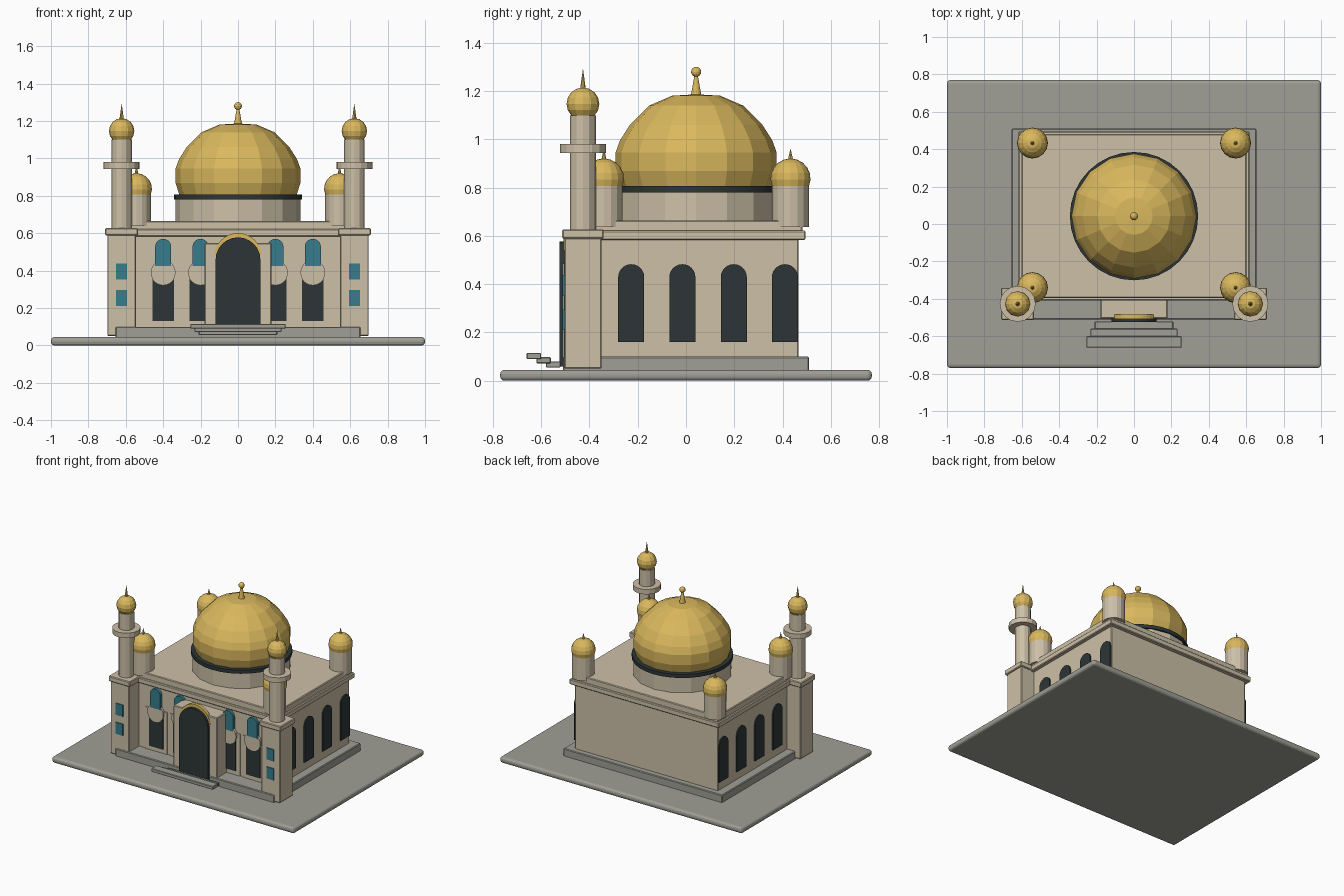
import bpy, bmesh, math

if "Cube" in bpy.data.objects:
    bpy.data.objects.remove(bpy.data.objects["Cube"])


def material(name, rgb):
    m = bpy.data.materials.new(name)
    m.diffuse_color = (*rgb, 1)
    m.use_nodes = True
    m.node_tree.nodes["Principled BSDF"].inputs["Base Color"].default_value = m.diffuse_color
    return m


STONE = material("warm_stone", (0.61, 0.53, 0.39))
GREY = material("grey_paving", (0.35, 0.35, 0.305))
GOLD = material("gold", (0.70, 0.48, 0.11))
DARK = material("dark_glass", (0.026, 0.036, 0.037))
TEAL = material("teal_glass", (0.038, 0.205, 0.262))


def finish(bm, name, mat, bevel=0, smooth=False, segments=1):
    bmesh.ops.recalc_face_normals(bm, faces=bm.faces[:])
    me = bpy.data.meshes.new(name)
    bm.to_mesh(me)
    bm.free()
    me.materials.append(mat)
    ob = bpy.data.objects.new(name, me)
    bpy.context.collection.objects.link(ob)
    if bevel:
        mod = ob.modifiers.new("bevel", 'BEVEL')
        mod.width, mod.segments = bevel, segments
    if smooth:
        for p in me.polygons:
            p.use_smooth = abs(p.normal.z) < 0.9
    return ob


def box(name, x, y, z, mat, bevel=0.005, segments=1):
    """Box from (min, max) pairs."""
    bm = bmesh.new()
    bmesh.ops.create_cube(bm, size=1)
    for v in bm.verts:
        v.co = [(a + b) / 2 + c * (b - a) for (a, b), c in zip((x, y, z), v.co)]
    return finish(bm, name, mat, bevel, segments=segments)


def lathe(name, cx, cy, profile, mat, n=16, smooth=False):
    """Turn (radius, z) points round a vertical axis, closing both ends."""
    bm = bmesh.new()
    rings = []
    for r, z in profile:
        if r == 0:
            rings.append([bm.verts.new((cx, cy, z))])
        else:
            rings.append([bm.verts.new((cx + r * math.cos(2 * math.pi * i / n),
                                        cy + r * math.sin(2 * math.pi * i / n), z)) for i in range(n)])
    for a, b in zip(rings, rings[1:]):
        for i in range(n):
            j = (i + 1) % n
            if len(a) == 1:
                bm.faces.new((a[0], b[i], b[j]))
            elif len(b) == 1:
                bm.faces.new((a[i], a[j], b[0]))
            else:
                bm.faces.new((a[i], a[j], b[j], b[i]))
    for r in (rings[0], rings[-1]):
        if len(r) > 1:
            bm.faces.new(r)
    return finish(bm, name, mat, smooth=smooth)


def ball(name, x, y, z, r, mat, n=12, rings=8, start=0.0):
    """Sphere profile; start > 0 cuts the bottom off (angle from the south pole)."""
    pts = []
    for i in range(rings + 1):
        a = start + (math.pi - start) * i / rings
        pts.append((0 if i == rings or a == 0 else r * math.sin(a), z - r * math.cos(a)))
    return lathe(name, x, y, pts, mat, n)


def plate(name, outline, mat, front=None, side=None, depth=0.008):
    """Flat outline of (u, z) points, extruded from a front (y) or side (x) plane."""
    bm = bmesh.new()

    def ring(d):
        if front is not None:
            return [bm.verts.new((u, front - d, z)) for u, z in outline]
        return [bm.verts.new((side + math.copysign(d, side), u, z)) for u, z in outline]
    a, b = ring(0), ring(depth)
    bm.faces.new(a)
    bm.faces.new(b)
    for i in range(len(a)):
        j = (i + 1) % len(a)
        bm.faces.new((a[i], a[j], b[j], b[i]))
    return finish(bm, name, mat)


def arc(cx, cz, r, a0=0, a1=180, n=12):
    return [(cx + r * math.cos(math.radians(a0 + (a1 - a0) * i / n)),
             cz + r * math.sin(math.radians(a0 + (a1 - a0) * i / n))) for i in range(n + 1)]


def arch(cx, half, z0, z1):
    return [(cx - half, z0), (cx + half, z0)] + arc(cx, z1 - half, half)


def rect(cx, half, z0, z1):
    return [(cx - half, z0), (cx + half, z0), (cx + half, z1), (cx - half, z1)]


# Ground slab, plinth, hall and roof layers
CY = 0.042
box("ground_slab", (-1, 1), (-0.77, 0.77), (0, 0.045), GREY, 0.018, 3)
box("plinth", (-0.655, 0.655), (-0.51, 0.51), (0.04, 0.10), GREY)
box("hall", (-0.59, 0.59), (-0.385, 0.467), (0.095, 0.59), STONE)
box("cornice", (-0.617, 0.617), (-0.41, 0.495), (0.583, 0.622), STONE)
box("roof_layer", (-0.602, 0.602), (-0.395, 0.482), (0.615, 0.665), STONE)

# Main dome on its drum
lathe("drum", 0, CY, [(0.335, 0.65), (0.335, 0.785)], STONE, 16)
lathe("drum_ring", 0, CY, [(0.343, 0.78), (0.343, 0.807)], DARK, 32, True)
lathe("main_dome", 0, CY, [(0.312, 0.80), (0.334, 0.87), (0.334, 0.945), (0.316, 0.995), (0.275, 1.06),
                           (0.195, 1.14), (0.10, 1.181), (0, 1.187)], GOLD, 16)
lathe("dome_finial", 0, CY, [(0.023, 1.175), (0.007, 1.265)], GOLD, 12)
ball("finial_ball", 0, CY, 1.28, 0.021, GOLD)

# Entrance portal with arched door and gold trim
box("portal", (-0.18, 0.18), (-0.505, -0.38), (0.09, 0.547), STONE)
plate("portal_door", arch(0, 0.12, 0.06, 0.578), DARK, front=-0.507, depth=0.018)
plate("portal_gold_arch", arc(0, 0.475, 0.126, 5, 175, 16) + arc(0, 0.475, 0.10, 175, 5, 16),
      GOLD, front=-0.483, depth=0.024)

# Entrance steps
for i, half in enumerate((0.21, 0.232, 0.255)):
    y = -0.58 - 0.04 * i
    z = 0.055 + 0.0175 * i
    box("step", (-half, half), (y, y + 0.06), (z, z + 0.025), GREY, 0.003)

for s in (-1, 1):
    # Front arcade: frames, openings, round hoods and upper windows
    for c in (0.2, 0.4):
        x = s * c
        plate("bay_frame", rect(x, 0.09, 0.10, 0.412), STONE, front=-0.384)
        plate("bay_opening", rect(x, 0.058, 0.13, 0.40), DARK, front=-0.391, depth=0.006)
        plate("bay_hood", arc(x, 0.39, 0.066, 0, 345, 23), STONE, front=-0.384, depth=0.02)
        plate("upper_window", arch(x, 0.043, 0.425, 0.57), TEAL, front=-0.384, depth=0.022)

    # Side windows
    for y in (-0.227, -0.015, 0.198, 0.41):
        plate("side_window", arch(y, 0.054, 0.16, 0.483), DARK, side=s * 0.589, depth=0.01)

    # Front towers with windows
    tx, ty = s * 0.622, -0.427
    box("tower", (tx - 0.077, tx + 0.077), (ty - 0.077, ty + 0.077), (0.05, 0.60), STONE)
    box("tower_cap", (tx - 0.088, tx + 0.088), (ty - 0.086, ty + 0.086), (0.588, 0.627), STONE)
    for z in (0.21, 0.352):
        plate("tower_window", rect(tx, 0.029, z, z + 0.086), TEAL, front=-0.503)

    # Minarets
    lathe("minaret_shaft", tx, ty, [(0.054, 0.62), (0.054, 1.10)], STONE, 12)
    lathe("minaret_balcony", tx, ty, [(0.096, 0.943), (0.096, 0.98)], STONE, 16)
    ball("minaret_dome", tx, ty, 1.147, 0.068, GOLD)
    lathe("minaret_spike", tx, ty, [(0.013, 1.20), (0, 1.295)], GOLD, 8)

    # Corner turrets
    for y in (-0.34, 0.433):
        x = s * 0.543
        lathe("turret", x, y, [(0.077, 0.638), (0.077, 0.82)], STONE, 16)
        ball("turret_dome", x, y, 0.838, 0.083, GOLD, 16, 6, math.radians(68))
        lathe("turret_spike", x, y, [(0.013, 0.905), (0, 0.963)], GOLD, 8)
